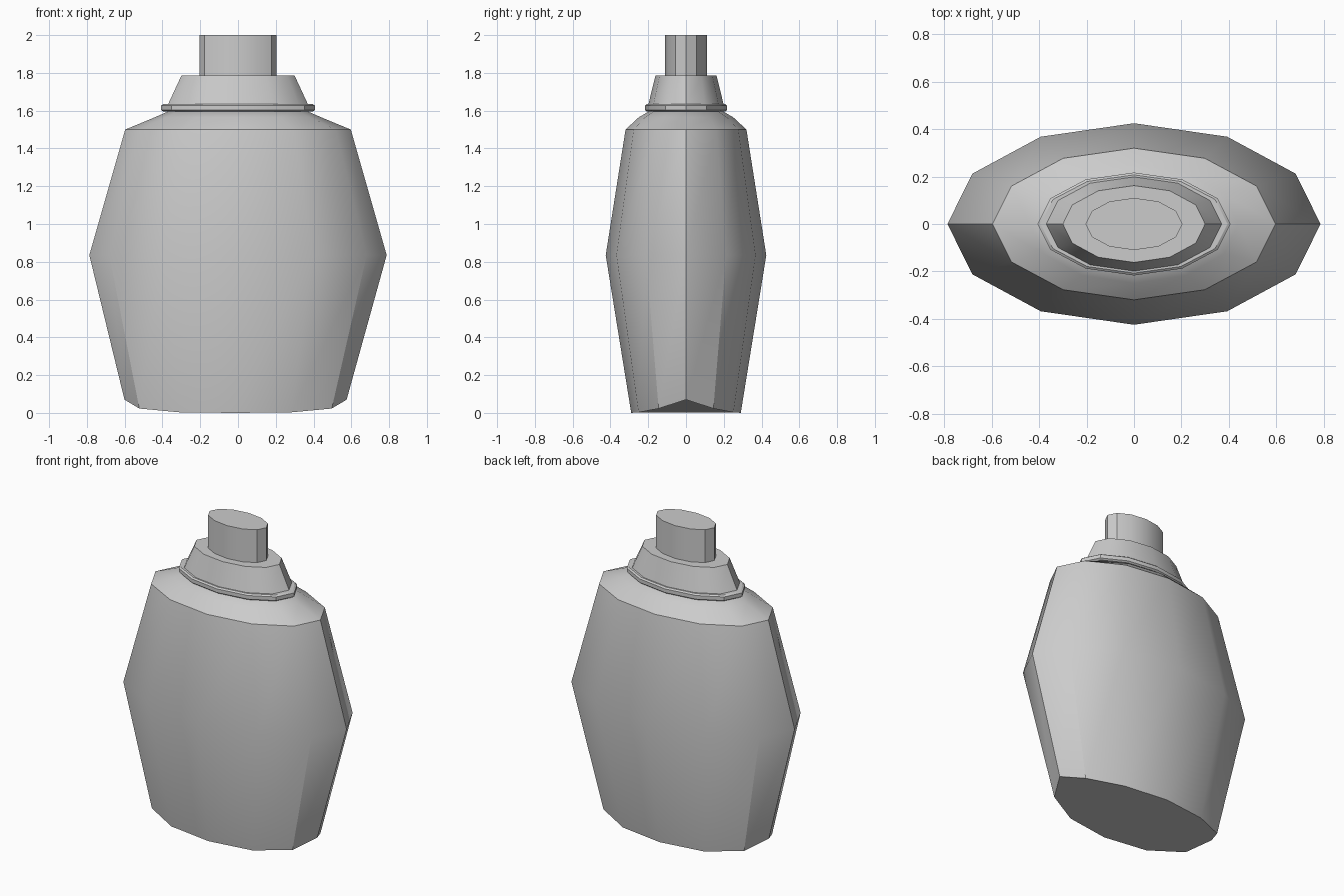
import bpy, bmesh, math

if "Cube" in bpy.data.objects:
    bpy.data.objects.remove(bpy.data.objects["Cube"])

SIDES = 12


def loft(name, rings, height=None):
    """Stack elliptical 12-sided rings (rx, ry, z) and close both ends."""
    bm = bmesh.new()
    loops = []
    for i, (rx, ry, z) in enumerate(rings):
        loop = []
        for k in range(SIDES):
            a = 2 * math.pi * k / SIDES
            zz = height(i, abs(math.sin(a)), z) if height else z
            loop.append(bm.verts.new((rx * math.cos(a), ry * math.sin(a), zz)))
        loops.append(loop)
    for lo, hi in zip(loops, loops[1:]):
        for k in range(SIDES):
            n = (k + 1) % SIDES
            bm.faces.new((lo[k], lo[n], hi[n], hi[k]))
    bm.faces.new(loops[0][::-1])
    bm.faces.new(loops[-1])
    bmesh.ops.recalc_face_normals(bm, faces=bm.faces)
    me = bpy.data.meshes.new(name)
    bm.to_mesh(me)
    bm.free()
    ob = bpy.data.objects.new(name, me)
    bpy.context.collection.objects.link(ob)
    bpy.ops.object.select_all(action='DESELECT')
    ob.select_set(True)
    bpy.context.view_layer.objects.active = ob
    bpy.ops.object.shade_smooth_by_angle(angle=math.radians(35))
    return ob


# Bottle body: arched bottom rim, wide waist, sloping shoulder
def arched_bottom(i, s, z):
    return 0.07 * (1 - s) ** 1.6 if i == 0 else z


body = loft("bottle_body", [
    (0.588, 0.29, 0.0),
    (0.787, 0.425, 0.835),
    (0.597, 0.32, 1.5),
    (0.44, 0.25, 1.565),
    (0.36, 0.19, 1.6),
], arched_bottom)
# The foot sits slightly off centre
for v in body.data.vertices[:SIDES]:
    v.co.x -= 0.013

# Thin collar ring with softened edges
loft("collar", [
    (0.395, 0.207, 1.595),
    (0.407, 0.217, 1.603),
    (0.407, 0.217, 1.627),
    (0.395, 0.207, 1.635),
])

# Tapered cap skirt
loft("cap_skirt", [(0.372, 0.2, 1.63), (0.3, 0.162, 1.785)])

# Straight stem on top
loft("cap_stem", [(0.205, 0.11, 1.77), (0.205, 0.11, 2.0)])
